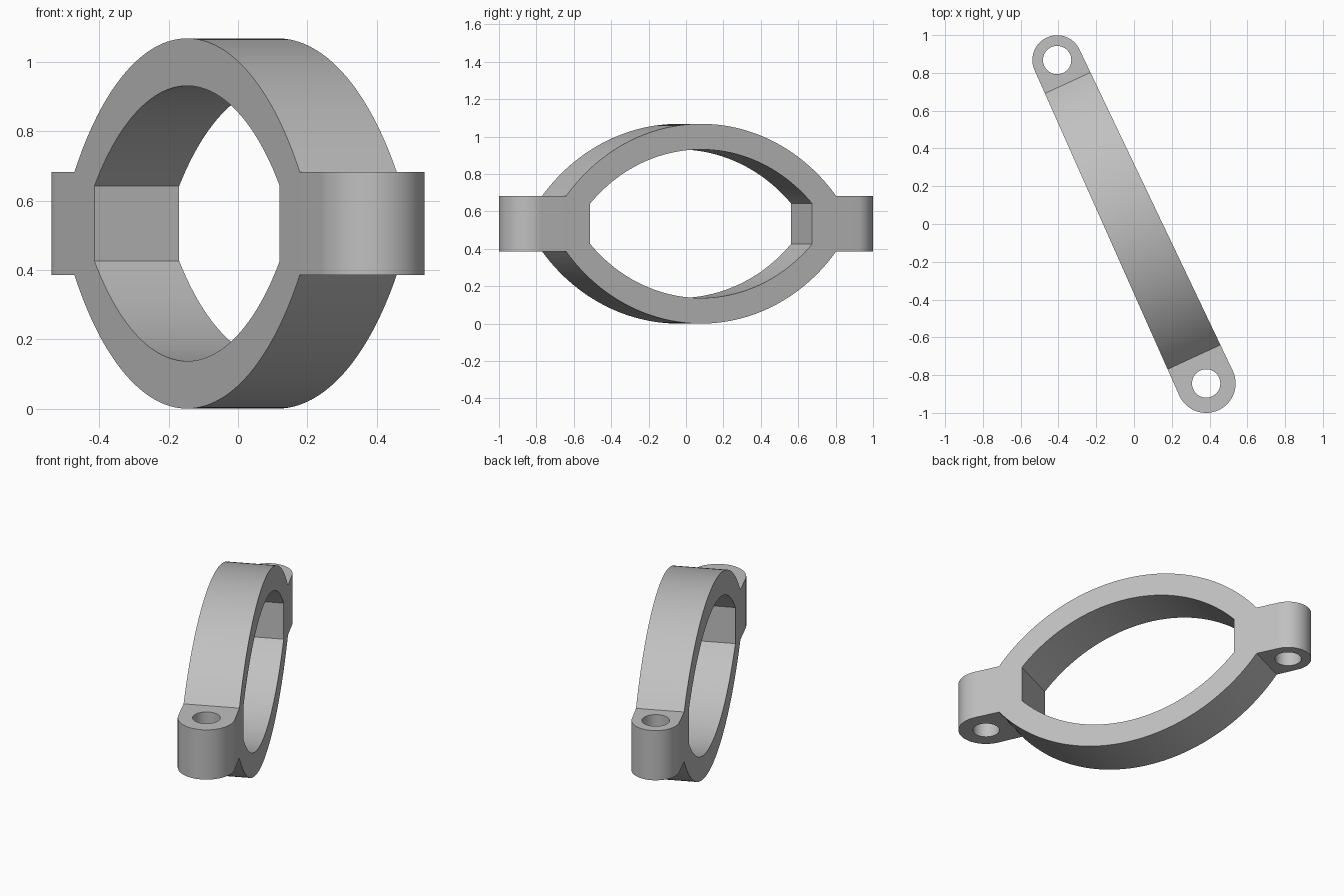
import bpy
import bmesh
from math import pi, sin, cos, asin, sqrt, atan2
from mathutils import Matrix, Vector

cube = bpy.data.objects.get("Cube")
if cube:
    bpy.data.objects.remove(cube, do_unlink=True)

# Main dimensions
MID_Z = 0.534
LUG_SMALL, R_SMALL = Vector((-0.407, 0.868)), 0.131
LUG_LARGE, R_LARGE = Vector((0.382, -0.844)), 0.156
HOLE_R = 0.075
LUG_HALF_HEIGHT = 0.149
SPAN = LUG_LARGE - LUG_SMALL
ANGLE = atan2(SPAN.y, SPAN.x)
CENTRE = (LUG_SMALL + LUG_LARGE) / 2 - SPAN.normalized() * 0.01

steel = bpy.data.materials.new("plain grey")
steel.use_nodes = True
GREY = (0.53, 0.53, 0.53, 1)
steel.diffuse_color = GREY
steel.node_tree.nodes["Principled BSDF"].inputs["Base Color"].default_value = GREY


def prism(name, outline, low, high, matrix=None):
    """Extrude a flat outline from low to high along its local z."""
    bm = bmesh.new()
    face = bm.faces.new([bm.verts.new((a, b, low)) for a, b in outline])
    top = bmesh.ops.extrude_face_region(bm, geom=[face])["geom"]
    verts = [v for v in top if isinstance(v, bmesh.types.BMVert)]
    bmesh.ops.translate(bm, verts=verts, vec=(0, 0, high - low))
    if matrix:
        bm.transform(matrix)
    bmesh.ops.recalc_face_normals(bm, faces=bm.faces)
    mesh = bpy.data.meshes.new(name)
    bm.to_mesh(mesh)
    bm.free()
    mesh.materials.append(steel)
    obj = bpy.data.objects.new(name, mesh)
    bpy.context.collection.objects.link(obj)
    return obj


def circle_arc(centre, radius, start, end, steps):
    return [(centre[0] + radius * cos(start + (end - start) * i / steps),
             centre[1] + radius * sin(start + (end - start) * i / steps))
            for i in range(steps + 1)]


def arch(half, end_z, apex_z, steps=64):
    """Circular arch from +half to -half, rising from end_z to apex_z."""
    rise = apex_z - end_z
    radius = (half * half + rise * rise) / (2 * rise)
    spread = asin(half / radius)
    return circle_arc((0, apex_z - radius), radius,
                      pi / 2 - spread, pi / 2 + spread, steps)


def mirrored(points):
    """Close an upper outline with its half-turn copy."""
    return points + [(-a, -b) for a, b in points]


def combine(target, tool, operation):
    tool.hide_render = True
    mod = target.modifiers.new("shape", "BOOLEAN")
    mod.object, mod.operation, mod.solver = tool, operation, "EXACT"
    bpy.context.view_layer.objects.active = target
    bpy.ops.object.modifier_apply(modifier=mod.name)
    bpy.data.objects.remove(tool, do_unlink=True)


# Tapered plan: two round ends joined by their common tangents
lean = asin((R_LARGE - R_SMALL) / SPAN.length)
side = pi / 2 + lean
plan = circle_arc(LUG_LARGE, R_LARGE, ANGLE - side, ANGLE + side, 48)
plan += circle_arc(LUG_SMALL, R_SMALL, ANGLE + side, ANGLE + 2 * pi - side, 48)
clamp = prism("clamp_ring", plan, -0.2, 1.3)

# Upright side profile, placed along the line between the lugs
upright = (Matrix.Translation((CENTRE.x, CENTRE.y, MID_Z))
           @ Matrix.Rotation(ANGLE, 4, "Z") @ Matrix.Rotation(pi / 2, 4, "X"))
outer = mirrored([(1.3, LUG_HALF_HEIGHT)] + arch(0.799, LUG_HALF_HEIGHT, MID_Z)
                 + [(-1.3, LUG_HALF_HEIGHT)])
inner = mirrored(arch(0.6575, 0.108, 0.397))
combine(clamp, prism("outer_profile", outer, -0.5, 0.5, upright), "INTERSECT")
combine(clamp, prism("inner_opening", inner, -0.5, 0.5, upright), "DIFFERENCE")

# Bolt holes through both lugs
for spot in (LUG_SMALL, LUG_LARGE):
    hole = circle_arc(spot, HOLE_R, 0, 2 * pi * 47 / 48, 47)
    combine(clamp, prism("bolt_hole", hole, -0.2, 1.3), "DIFFERENCE")

bpy.ops.object.select_all(action="DESELECT")
clamp.select_set(True)
bpy.context.view_layer.objects.active = clamp
bpy.ops.object.shade_smooth_by_angle(angle=pi / 9)
